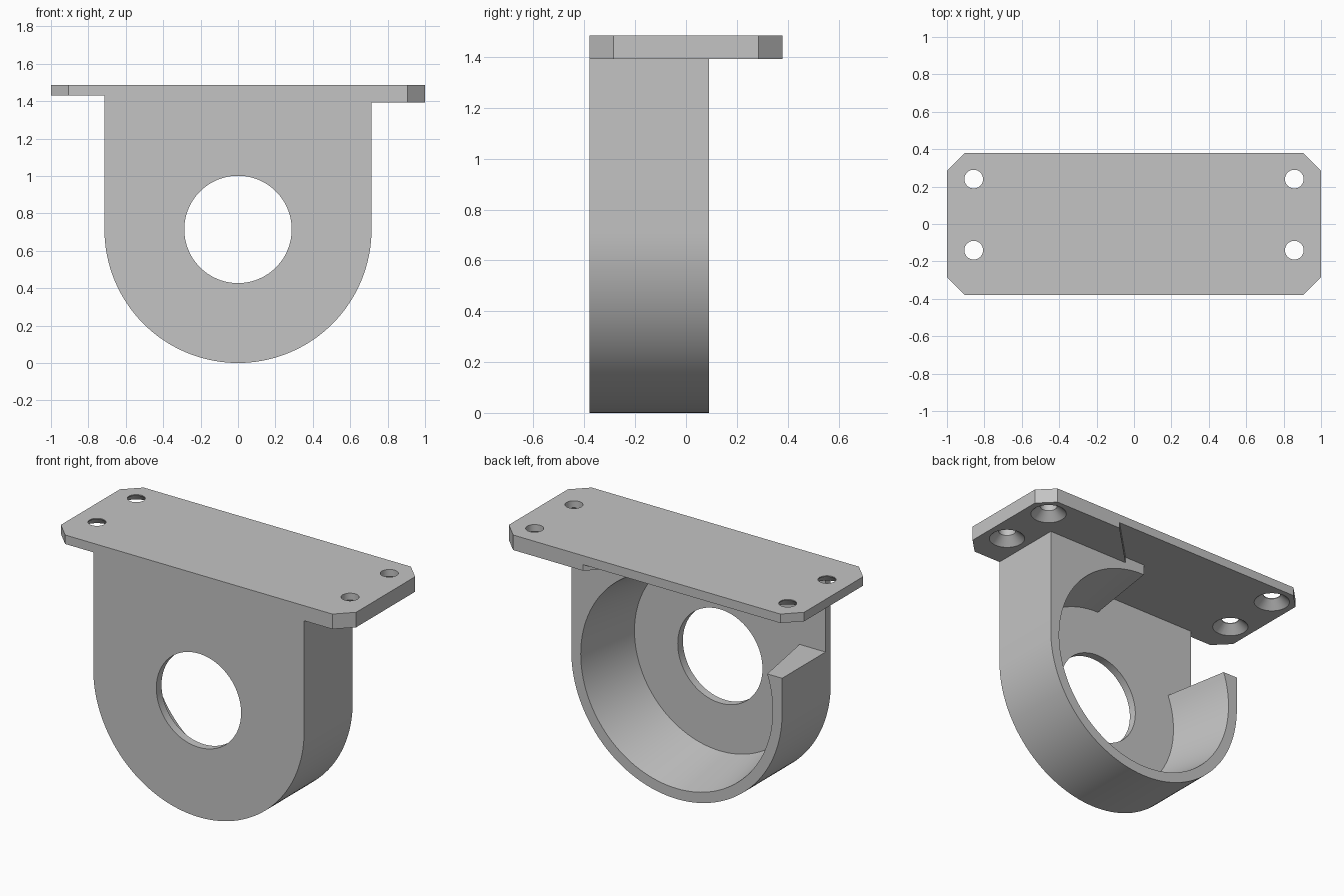
import bpy, bmesh, math
from mathutils import Matrix

cube = bpy.data.objects.get("Cube")
if cube:
    bpy.data.objects.remove(cube, do_unlink=True)

grey = bpy.data.materials.new("plain_grey")
grey.use_nodes = True
colour = (0.55, 0.55, 0.55, 1)
grey.diffuse_color = colour
grey.node_tree.nodes["Principled BSDF"].inputs["Base Color"].default_value = colour

R = 0.714                       # housing outer radius and centre height
TOP, THIN, THICK = 1.485, 1.43, 1.393
FRONT, FLOOR, BACK = -0.38, -0.33, 0.09


def make(name, bm):
    bmesh.ops.recalc_face_normals(bm, faces=bm.faces)
    mesh = bpy.data.meshes.new(name)
    bm.to_mesh(mesh)
    bm.free()
    mesh.materials.append(grey)
    obj = bpy.data.objects.new(name, mesh)
    bpy.context.collection.objects.link(obj)
    return obj


def prism(name, points, start, end, axis):
    """Extrude an outline along y or z."""
    bm = bmesh.new()
    place = (lambda p: (p[0], start, p[1])) if axis == "y" else (lambda p: (p[0], p[1], start))
    face = bm.faces.new([bm.verts.new(place(p)) for p in points])
    new = bmesh.ops.extrude_face_region(bm, geom=[face])["geom"]
    shift = (0, end - start, 0) if axis == "y" else (0, 0, end - start)
    bmesh.ops.translate(bm, verts=[v for v in new if isinstance(v, bmesh.types.BMVert)], vec=shift)
    return make(name, bm)


def cone(name, r1, r2, start, end, x, other, axis, sides):
    """Round cutter running from start to end along y or z."""
    bm = bmesh.new()
    bmesh.ops.create_cone(bm, cap_ends=True, segments=sides, radius1=r1, radius2=r2, depth=end - start)
    mid = (start + end) / 2
    if axis == "y":
        matrix = Matrix.Translation((x, mid, other)) @ Matrix.Rotation(-math.pi / 2, 4, "X")
    else:
        matrix = Matrix.Translation((x, other, mid))
    bm.transform(matrix)
    return make(name, bm)


def combine(target, tool, operation):
    mod = target.modifiers.new("combine", "BOOLEAN")
    mod.operation, mod.solver, mod.object = operation, "EXACT", tool
    tool.hide_render = True
    bpy.context.view_layer.objects.active = target
    bpy.ops.object.modifier_apply(modifier=mod.name)
    bpy.data.objects.remove(tool, do_unlink=True)


# Rounded housing: half circle below, straight sides above
arc = [(R * math.cos(a), R + R * math.sin(a))
       for a in (math.pi + math.pi * i / 64 for i in range(65))]
bracket = prism("mounting_bracket", arc + [(R, 1.46), (-R, 1.46)], FRONT, BACK, "y")

# Tapered recess, shaft hole and side opening
combine(bracket, cone("recess_cutter", 0.58, 0.66, FLOOR, 0.15, 0, R, "y", 128), "DIFFERENCE")
combine(bracket, cone("shaft_cutter", 0.287, 0.287, -0.5, 0, 0, R, "y", 96), "DIFFERENCE")
opening = [(-0.9, 0.93), (0, 0.93), (0, THIN), (-0.9, THIN)]
combine(bracket, prism("opening_cutter", opening, FLOOR, 0.3, "y"), "DIFFERENCE")

# Chamfered top plate with a thicker pad on one end
right_end = [(0.905, 0.38), (1, 0.285), (1, -0.285), (0.905, -0.38)]
left_end = [(-x, -y) for x, y in right_end]
combine(bracket, prism("top_plate", right_end + left_end, THIN, TOP, "z"), "UNION")
pad = right_end + [(0.14, -0.38), (0.14, BACK), (0.43, 0.38)]
combine(bracket, prism("thick_pad", pad, THICK, 1.46, "z"), "UNION")

# Countersunk screw holes
for x, under in ((-0.857, THIN), (0.857, THICK)):
    for y in (-0.14, 0.24):
        combine(bracket, cone("screw_cutter", 0.05, 0.05, 1.3, 1.6, x, y, "z", 40), "DIFFERENCE")
        combine(bracket, cone("sink_cutter", 0.115, 0.05, under - 0.01, under + 0.05, x, y, "z", 40),
                "DIFFERENCE")

bpy.ops.object.select_all(action="DESELECT")
bracket.select_set(True)
bpy.context.view_layer.objects.active = bracket
bpy.ops.object.shade_smooth_by_angle(angle=math.radians(20))
